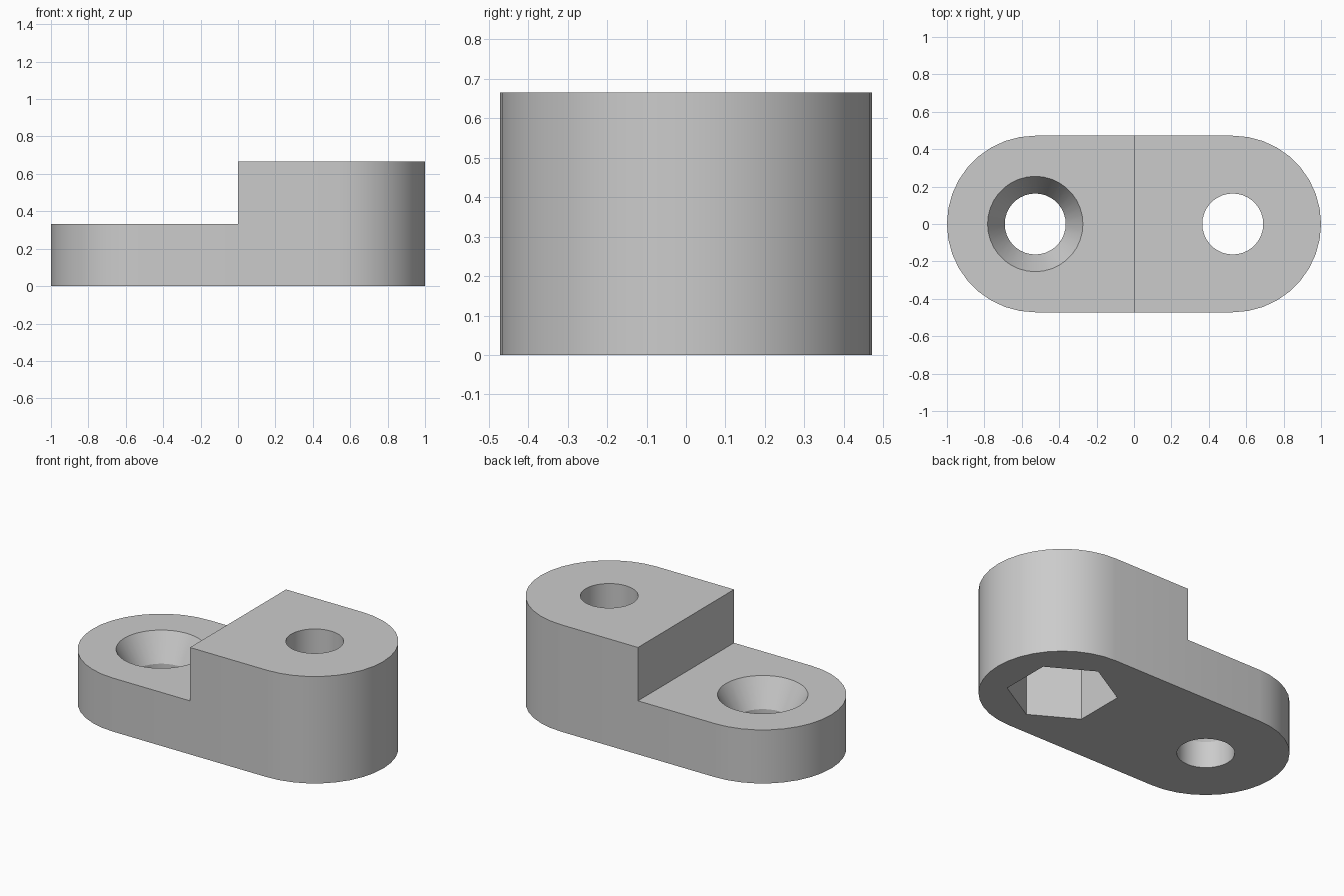
import bpy
import bmesh
import math

START = bpy.data.objects.get("Cube")
if START:
    bpy.data.objects.remove(START, do_unlink=True)

# Main dimensions
END_X = 0.528       # centre of each rounded end
END_R = 0.472       # radius of the rounded ends
HEIGHT = 0.665
STEP = 0.333
HOLE_R = 0.163
SINK_R = 0.255
NUT_R = 0.315
SIDES = 36

grey = bpy.data.materials.new("plain_grey")
grey.use_nodes = True
colour = (0.6, 0.6, 0.6, 1)
grey.diffuse_color = colour
grey.node_tree.nodes["Principled BSDF"].inputs["Base Color"].default_value = colour


def ring(x, radius, sides, turn=0.0):
    """Points of a regular polygon around (x, 0)."""
    angles = [turn + math.tau * i / sides for i in range(sides)]
    return [(x + radius * math.cos(a), radius * math.sin(a)) for a in angles]


def loft(name, sections):
    """Closed solid through (outline, z) sections with equal point counts."""
    bm = bmesh.new()
    loops = [[bm.verts.new((x, y, z)) for x, y in outline] for outline, z in sections]
    bm.faces.new(loops[0][::-1])
    bm.faces.new(loops[-1])
    for low, high in zip(loops, loops[1:]):
        for i in range(len(low)):
            j = (i + 1) % len(low)
            bm.faces.new((low[i], low[j], high[j], high[i]))
    bmesh.ops.recalc_face_normals(bm, faces=bm.faces)
    mesh = bpy.data.meshes.new(name)
    bm.to_mesh(mesh)
    bm.free()
    mesh.materials.append(grey)
    obj = bpy.data.objects.new(name, mesh)
    bpy.context.collection.objects.link(obj)
    return obj


def prism(name, outline, bottom, top):
    return loft(name, [(outline, bottom), (outline, top)])


# Body outline: two half circles joined by straight sides
half = [math.pi * i / (SIDES // 2) - math.pi / 2 for i in range(SIDES // 2 + 1)]
right_end = [(END_X + END_R * math.cos(a), END_R * math.sin(a)) for a in half]
left_end = [(-x, -y) for x, y in right_end]
body = prism("stepped_bracket", right_end + left_end, 0, HEIGHT)

# Cutters: step, through holes, countersink and hexagonal nut pocket
slope = (SINK_R - HOLE_R) / (STEP / 2)
over = 0.1
step_outline = [(-2, -1), (0, -1), (0, 1), (-2, 1)]
cutters = [
    prism("step_cutter", step_outline, STEP, 1),
    prism("screw_hole_cutter", ring(-END_X, HOLE_R, SIDES), -over, 1),
    loft("countersink_cutter", [
        (ring(-END_X, HOLE_R, SIDES), STEP / 2),
        (ring(-END_X, SINK_R + slope * over, SIDES), STEP + over)]),
    prism("bolt_hole_cutter", ring(END_X, HOLE_R, SIDES), -over, 1),
    prism("nut_pocket_cutter", ring(END_X, NUT_R, 6, math.pi / 6), -over, STEP + 0.01),
]

bpy.ops.object.select_all(action="DESELECT")
body.select_set(True)
bpy.context.view_layer.objects.active = body
for cutter in cutters:
    cutter.hide_render = True
    cut = body.modifiers.new(cutter.name, "BOOLEAN")
    cut.operation = "DIFFERENCE"
    cut.solver = "EXACT"
    cut.object = cutter
    bpy.ops.object.modifier_apply(modifier=cut.name)
    bpy.data.objects.remove(cutter, do_unlink=True)

bpy.ops.object.shade_smooth_by_angle(angle=math.radians(25))
